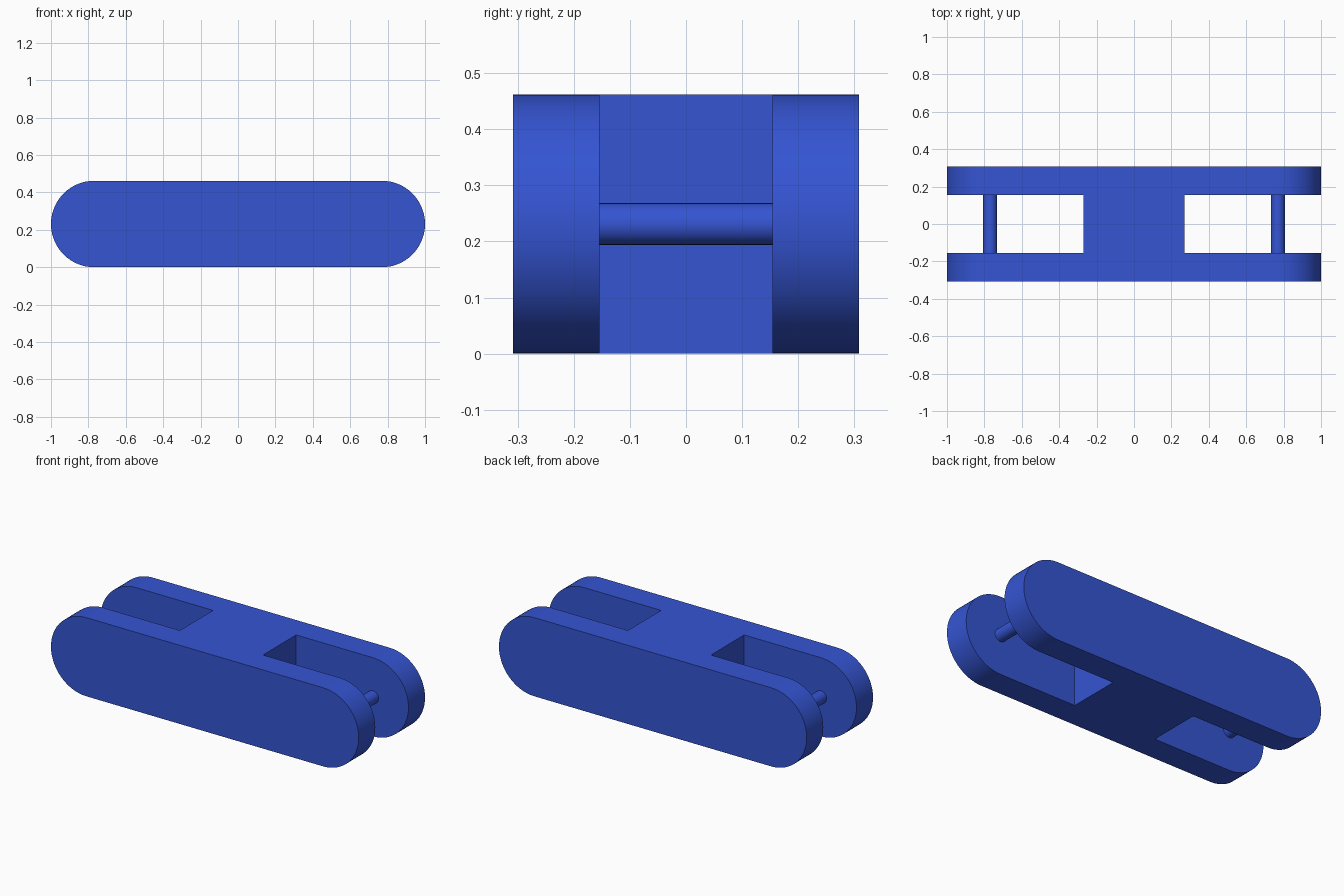
import bpy, bmesh
from math import pi, cos, sin
from mathutils import Matrix

if "Cube" in bpy.data.objects:
    bpy.data.objects.remove(bpy.data.objects["Cube"])

R = 0.231            # end radius, half the height
CX = 1 - R           # centre of the rounded ends and of the pins
HALF_W = 0.308       # half of the full width
GAP = 0.154          # half of the gap between the side plates
BLOCK = 0.27         # half length of the middle block
PIN_R = 0.037


def make_object(name, bm):
    bmesh.ops.recalc_face_normals(bm, faces=bm.faces)
    mesh = bpy.data.meshes.new(name)
    bm.to_mesh(mesh)
    bm.free()
    obj = bpy.data.objects.new(name, mesh)
    bpy.context.collection.objects.link(obj)
    return obj


def activate(obj):
    bpy.ops.object.select_all(action='DESELECT')
    obj.select_set(True)
    bpy.context.view_layer.objects.active = obj


blue = bpy.data.materials.new("blue")
blue.diffuse_color = (0.035, 0.09, 0.65, 1)
blue.use_nodes = True
blue.node_tree.nodes["Principled BSDF"].inputs["Base Color"].default_value = blue.diffuse_color


def finish(obj):
    obj.data.materials.clear()
    obj.data.materials.append(blue)
    activate(obj)
    bpy.ops.object.shade_smooth_by_angle(angle=pi / 6)


# Link body: rounded bar profile extruded across the full width
bm = bmesh.new()
N = 32
outline = []
for side, start in ((1, -pi / 2), (-1, pi / 2)):
    for i in range(N + 1):
        a = start + pi * i / N
        outline.append(bm.verts.new((side * CX + R * cos(a), -HALF_W, R + R * sin(a))))
face = bm.faces.new(outline)
ext = bmesh.ops.extrude_face_region(bm, geom=[face])
new_verts = [g for g in ext['geom'] if isinstance(g, bmesh.types.BMVert)]
bmesh.ops.translate(bm, verts=new_verts, vec=(0, 2 * HALF_W, 0))
body = make_object("link_body", bm)

# Slots cut into both ends, leaving two side plates and the middle block
for side in (1, -1):
    bm = bmesh.new()
    length = 1.2 - BLOCK
    bmesh.ops.create_cube(bm, size=1, matrix=Matrix.Translation((side * (BLOCK + length / 2), 0, R))
                          @ Matrix.Diagonal((length, 2 * GAP, 1, 1)))
    cutter = make_object("slot_cutter", bm)
    cutter.hide_render = True
    mod = body.modifiers.new("slot", 'BOOLEAN')
    mod.operation = 'DIFFERENCE'
    mod.solver = 'EXACT'
    mod.object = cutter
    activate(body)
    bpy.ops.object.modifier_apply(modifier=mod.name)
    bpy.data.objects.remove(cutter)
finish(body)

# Pins spanning the slots
for side, label in ((1, "right_pin"), (-1, "left_pin")):
    bm = bmesh.new()
    bmesh.ops.create_cone(bm, cap_ends=False, segments=32, radius1=PIN_R, radius2=PIN_R, depth=2 * GAP,
                          matrix=Matrix.Translation((side * CX, 0, R)) @ Matrix.Rotation(pi / 2, 4, 'X'))
    finish(make_object(label, bm))
